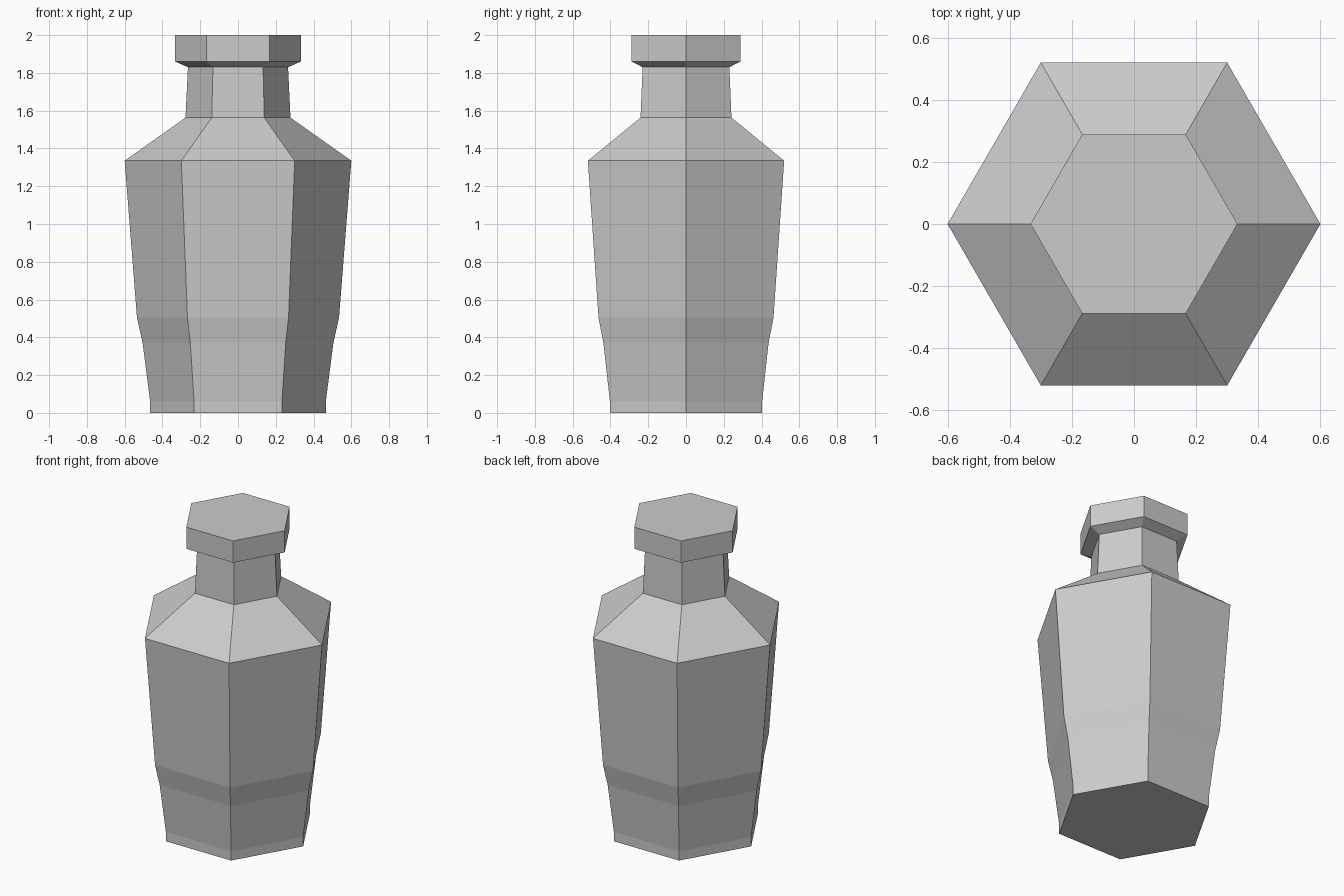
import bpy, bmesh
from math import cos, sin, pi

if "Cube" in bpy.data.objects:
    bpy.data.objects.remove(bpy.data.objects["Cube"])

SIDES = 6

# Bottle profile (corner radius, height): foot, belly, shoulder, neck, capped lip
PROFILE = [(0.465, 0), (0.465, 0.06), (0.505, 0.37), (0.535, 0.505),
           (0.60, 1.335), (0.278, 1.563), (0.265, 1.83), (0.333, 1.86), (0.333, 2.0)]


def hex_lathe(name, profile):
    bm = bmesh.new()
    rings = [[bm.verts.new((r * cos(2 * pi * i / SIDES), r * sin(2 * pi * i / SIDES), z))
              for i in range(SIDES)] for r, z in profile]
    for low, high in zip(rings, rings[1:]):
        for i in range(SIDES):
            j = (i + 1) % SIDES
            bm.faces.new((low[i], low[j], high[j], high[i]))
    # Closed base and top
    bm.faces.new(rings[0][::-1])
    bm.faces.new(rings[-1])
    mesh = bpy.data.meshes.new(name)
    bm.to_mesh(mesh)
    bm.free()
    obj = bpy.data.objects.new(name, mesh)
    bpy.context.collection.objects.link(obj)
    return obj


hex_lathe("hexagonal_bottle", PROFILE)
